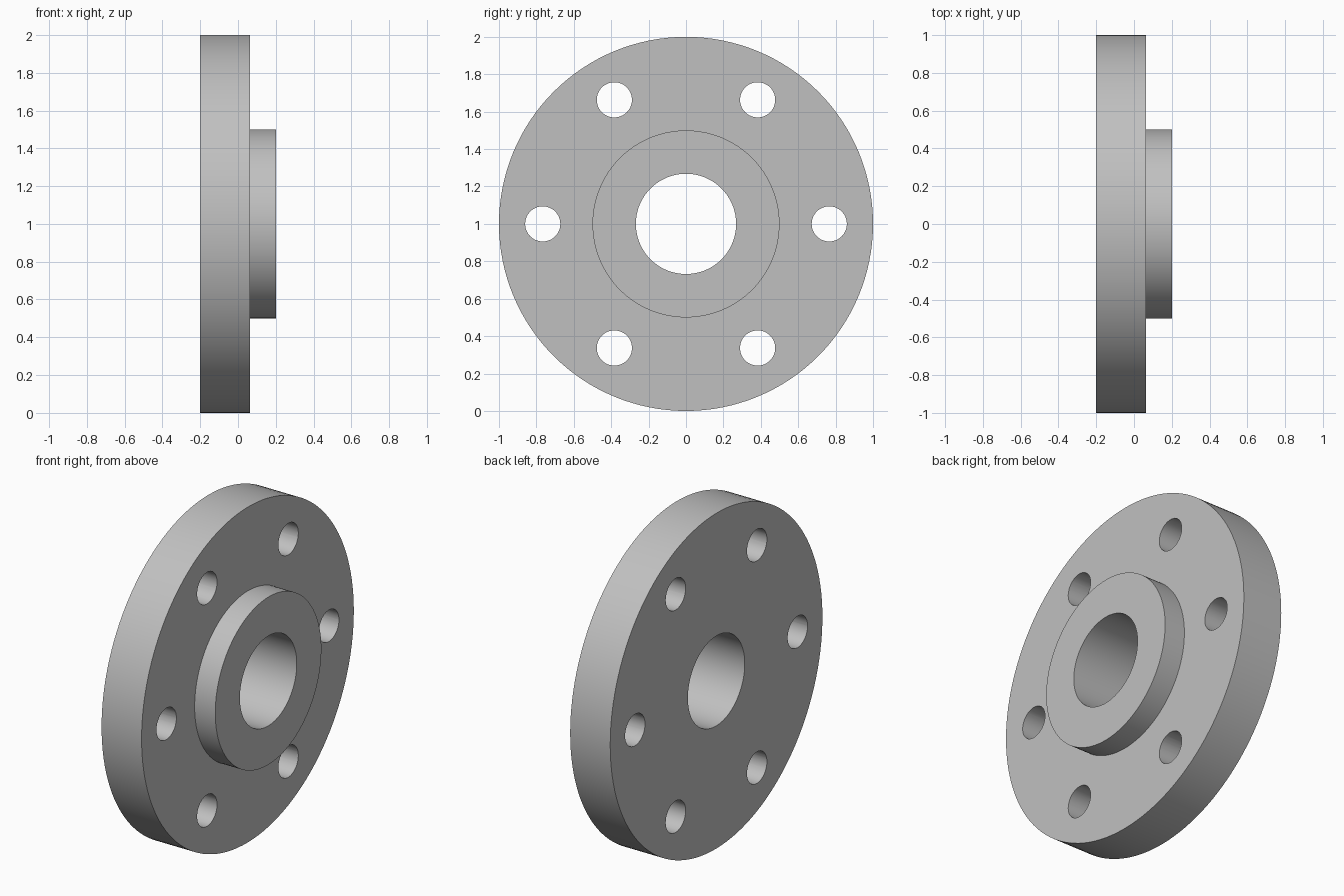
import bpy, bmesh, math
from mathutils import Matrix, Vector

cube = bpy.data.objects.get("Cube")
if cube:
    bpy.data.objects.remove(cube, do_unlink=True)

BACK, STEP, FRONT = -0.2, 0.064, 0.2      # positions along the x axis
DISC_R, HUB_R, BORE_R = 1.0, 0.5, 0.268
HOLE_R, BOLT_CIRCLE_R, HOLES = 0.094, 0.766, 6
CENTRE = Vector((0, 0, 1))

# Single grey metal
grey = bpy.data.materials.new("grey metal")
grey.use_nodes = True
colour = (0.53, 0.53, 0.53, 1)
grey.diffuse_color = colour
grey.node_tree.nodes["Principled BSDF"].inputs["Base Color"].default_value = colour


def add_object(name, bm):
    bmesh.ops.recalc_face_normals(bm, faces=bm.faces)
    mesh = bpy.data.meshes.new(name)
    bm.to_mesh(mesh)
    bm.free()
    mesh.materials.append(grey)
    obj = bpy.data.objects.new(name, mesh)
    bpy.context.collection.objects.link(obj)
    return obj


# Flange: stepped disc and hub with a through bore, turned about x
profile = [(BACK, BORE_R), (BACK, DISC_R), (STEP, DISC_R),
           (STEP, HUB_R), (FRONT, HUB_R), (FRONT, BORE_R)]
bm = bmesh.new()
verts = [bm.verts.new(CENTRE + Vector((x, 0, r))) for x, r in profile]
edges = [bm.edges.new((v, verts[i - 1])) for i, v in enumerate(verts)]
bmesh.ops.spin(bm, geom=verts + edges, cent=CENTRE, axis=(1, 0, 0),
               angle=math.tau, steps=128, use_merge=True)
bmesh.ops.remove_doubles(bm, verts=bm.verts, dist=0.0001)
flange = add_object("flange", bm)

# Bolt hole cutters, evenly spaced on the bolt circle
bm = bmesh.new()
for i in range(HOLES):
    a = math.tau * i / HOLES
    place = CENTRE + BOLT_CIRCLE_R * Vector((0, math.cos(a), math.sin(a)))
    bmesh.ops.create_cone(
        bm, cap_ends=True, segments=48, radius1=HOLE_R, radius2=HOLE_R, depth=1,
        matrix=Matrix.Translation(place) @ Matrix.Rotation(math.pi / 2, 4, 'Y'))
cutter = add_object("bolt_hole_cutter", bm)
cutter.hide_render = True

# Drill the holes, then drop the cutter
drill = flange.modifiers.new("bolt_holes", 'BOOLEAN')
drill.operation = 'DIFFERENCE'
drill.solver = 'EXACT'
drill.object = cutter
bpy.ops.object.select_all(action='DESELECT')
flange.select_set(True)
bpy.context.view_layer.objects.active = flange
bpy.ops.object.modifier_apply(modifier=drill.name)
bpy.data.objects.remove(cutter, do_unlink=True)

# Round walls smooth, rims sharp
bpy.ops.object.shade_smooth_by_angle(angle=math.radians(30))
